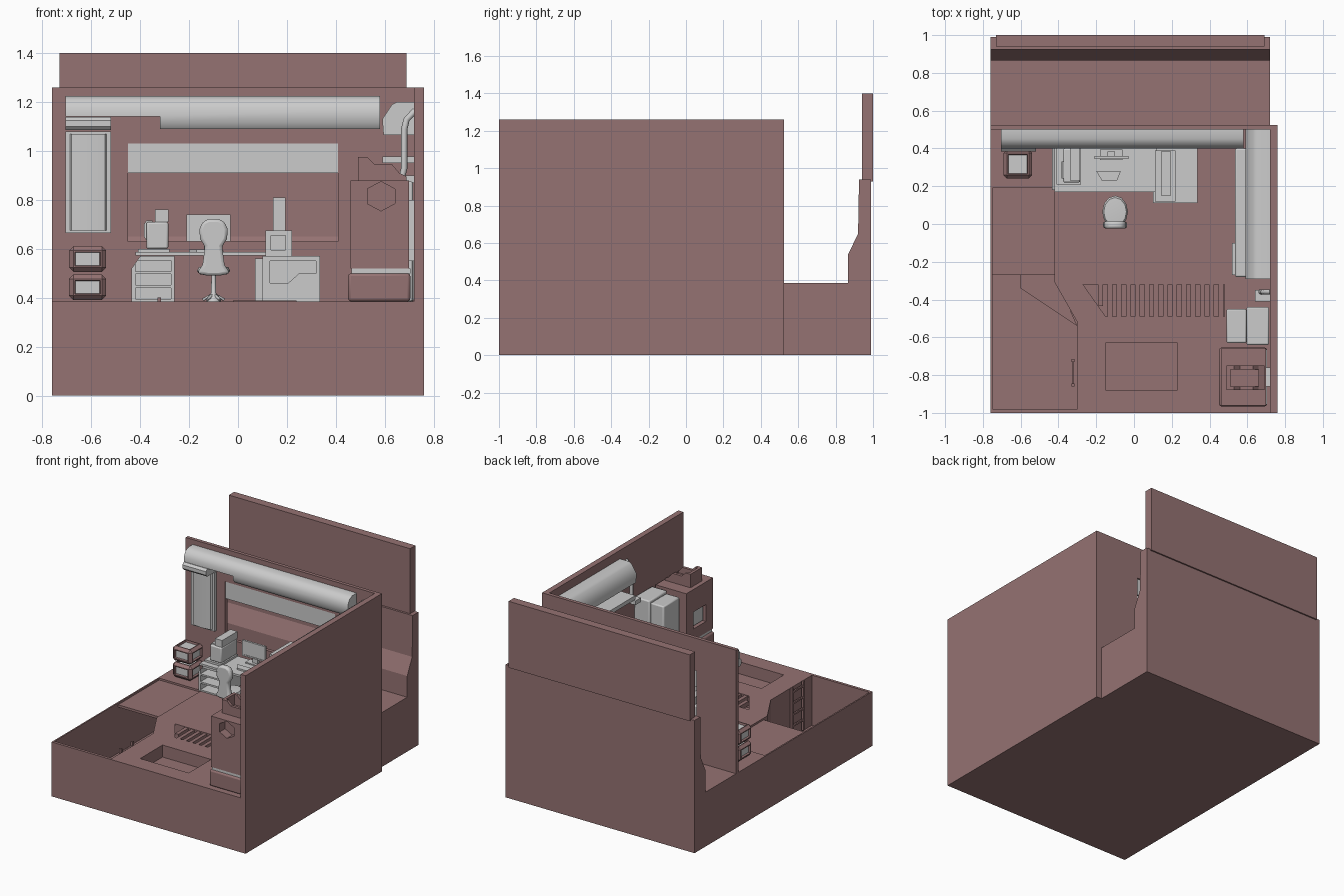
import bpy, bmesh, math
from mathutils import Vector

if "Cube" in bpy.data.objects:
    bpy.data.objects.remove(bpy.data.objects["Cube"])

BROWN = bpy.data.materials.new("brown")
BROWN.diffuse_color = (0.30, 0.17, 0.17, 1)
BROWN.use_nodes = True
BROWN.node_tree.nodes["Principled BSDF"].inputs["Base Color"].default_value = BROWN.diffuse_color
GREY = bpy.data.materials.new("light_grey")
GREY.diffuse_color = (0.8, 0.8, 0.8, 1)
GREY.use_nodes = True
GREY.node_tree.nodes["Principled BSDF"].inputs["Base Color"].default_value = GREY.diffuse_color
F = 0.385  # floor level


def finish(bm, name, mat=None, bevel=0, smooth=False):
    bmesh.ops.recalc_face_normals(bm, faces=bm.faces)
    me = bpy.data.meshes.new(name)
    bm.to_mesh(me)
    bm.free()
    ob = bpy.data.objects.new(name, me)
    bpy.context.collection.objects.link(ob)
    if mat:
        me.materials.append(mat)
    if bevel:
        m = ob.modifiers.new("bevel", 'BEVEL')
        m.width, m.segments, m.limit_method = bevel, 2, 'ANGLE'
    if smooth:
        bpy.ops.object.select_all(action='DESELECT')
        ob.select_set(True)
        bpy.context.view_layer.objects.active = ob
        bpy.ops.object.shade_smooth_by_angle(angle=math.radians(40))
    return ob


def prism(name, axis, pts, a, b, mat=None, bevel=0, smooth=False):
    """Extrude a 2D outline from a to b along an axis."""
    put = {'x': lambda p, t: (t, p[0], p[1]), 'y': lambda p, t: (p[0], t, p[1]),
           'z': lambda p, t: (p[0], p[1], t)}[axis]
    bm = bmesh.new()
    lo = [bm.verts.new(put(p, a)) for p in pts]
    hi = [bm.verts.new(put(p, b)) for p in pts]
    bm.faces.new(lo)
    bm.faces.new(hi)
    n = len(pts)
    for i in range(n):
        bm.faces.new((lo[i], lo[(i + 1) % n], hi[(i + 1) % n], hi[i]))
    return finish(bm, name, mat, bevel, smooth)


def box(name, x0, x1, y0, y1, z0, z1, mat=None, bevel=0):
    return prism(name, 'z', [(x0, y0), (x1, y0), (x1, y1), (x0, y1)], z0, z1, mat, bevel, bevel > 0)


def lathe(name, x, y, profile, steps=12):
    bm = bmesh.new()
    vs = [bm.verts.new((x + r, y, z)) for r, z in profile]
    es = [bm.edges.new(p) for p in zip(vs, vs[1:])]
    bmesh.ops.spin(bm, geom=vs + es, cent=(x, y, 0), axis=(0, 0, 1), angle=math.tau, steps=steps)
    bmesh.ops.remove_doubles(bm, verts=bm.verts, dist=1e-4)
    return finish(bm, name, None, 0, True)


def pipe(name, pts, r):
    cu = bpy.data.curves.new(name, 'CURVE')
    cu.dimensions, cu.bevel_depth, cu.bevel_resolution, cu.use_fill_caps = '3D', r, 2, True
    s = cu.splines.new('POLY')
    s.points.add(len(pts) - 1)
    for p, c in zip(s.points, pts):
        p.co = (*c, 1)
    ob = bpy.data.objects.new(name, cu)
    bpy.context.collection.objects.link(ob)


def cut(target, *cutters):
    for c in cutters:
        m = target.modifiers.new("cut", 'BOOLEAN')
        m.operation, m.solver, m.object = 'DIFFERENCE', 'EXACT', c
        bpy.context.view_layer.objects.active = target
        bpy.ops.object.modifier_apply(modifier=m.name)
        bpy.data.objects.remove(c)


# base block with ladder pit, front hatch and drain channel
base = box("room_base", -0.76, 0.76, -1, 0.525, 0, F, BROWN)
cut(base,
    prism("pit_cut", 'z', [(-0.75, -0.98), (-0.3, -0.98), (-0.3, -0.52), (-0.42, -0.31),
                           (-0.42, 0.19), (-0.75, 0.19)], 0.03, 0.5),
    box("hatch_cut", -0.15, 0.23, -0.88, -0.63, 0.30, 0.5),
    prism("drain_cut", 'z', [(-0.27, -0.32), (0.48, -0.32), (0.48, -0.49), (-0.15, -0.49)], 0.30, 0.5))
box("tunnel_cover", -0.75, -0.42, -0.27, 0.19, 0.355, 0.372, BROWN)
prism("pit_ledge", 'z', [(-0.6, -0.27), (-0.6, -0.34), (-0.3, -0.54), (-0.42, -0.27)], 0.03, 0.09, BROWN)
box("floor_mat", -0.02, 0.24, -0.27, 0.17, F, F + 0.004, BROWN)
for i in range(14):
    x = -0.19 + i * 0.049
    y0 = max(-0.49, -0.32 - (x + 0.27) * 1.42)
    box("drain_bar", x, x + 0.026, y0, -0.32, 0.35, F - 0.003, BROWN)

# ladder in the pit
for y in (-0.86, -0.73):
    box("ladder_rail", -0.33, -0.315, y, y + 0.015, 0.05, 0.4, BROWN)
for z in (0.12, 0.2, 0.28, 0.36):
    box("ladder_rung", -0.328, -0.317, -0.86, -0.715, z, z + 0.012, BROWN)

# room walls, window and shutter
wall = box("back_wall", -0.76, 0.76, 0.5, 0.525, F, 1.26, BROWN)
cut(wall, box("window_cut", -0.45, 0.41, 0.4, 0.6, 0.63, 1.03))
box("right_wall", 0.72, 0.76, -1, 0.525, F, 1.26, BROWN)
box("window_shutter", -0.45, 0.41, 0.503, 0.515, 0.91, 1.03, GREY)

# street behind the room with facing wall
prism("street_and_far_wall", 'x', [(0.525, 0), (0.99, 0), (0.99, 0.94), (0.925, 0.94), (0.92, 0.65),
                                   (0.865, 0.535), (0.865, F), (0.525, F)], -0.76, 0.72, BROWN)
box("far_wall_upper", -0.73, 0.69, 0.94, 1.0, 0.93, 1.4, BROWN)

# ceiling ducts
duct = prism("back_duct", 'x', [(0.5, 1.09), (0.42, 1.09), (0.4, 1.115), (0.4, 1.175), (0.42, 1.21),
                                (0.45, 1.225), (0.5, 1.225)], -0.705, 0.58, GREY, 0, True)
cut(duct, box("duct_notch", -0.8, -0.32, 0.3, 0.6, 1.0, 1.142))
prism("side_duct", 'y', [(0.72, 1.065), (0.595, 1.065), (0.59, 1.13), (0.63, 1.19), (0.65, 1.2),
                         (0.72, 1.2)], -0.29, 0.5, GREY, 0, True)

# wall light with roller cap
box("wall_panel_frame", -0.705, -0.52, 0.48, 0.5, 0.665, 1.08)
prism("wall_panel", 'z', [(-0.695, 0.49), (-0.68, 0.47), (-0.61, 0.462), (-0.545, 0.47), (-0.53, 0.49)],
      0.675, 1.07, GREY, 0, True)
prism("panel_roller", 'x', [(0.5, 1.085), (0.4, 1.085), (0.385, 1.1), (0.385, 1.125), (0.4, 1.14),
                            (0.5, 1.14)], -0.705, -0.52, GREY, 0, True)


# stacked crates with grey windows on each side
def crate(z0):
    bm = bmesh.new()
    bmesh.ops.create_cube(bm, size=1)
    for v in bm.verts:
        v.co = (-0.615 + v.co.x * 0.152, 0.317 + v.co.y * 0.152, z0 + 0.053 + v.co.z * 0.105)
    bmesh.ops.bevel(bm, geom=[e for e in bm.edges], offset=0.018, segments=1, affect='EDGES')
    big = sorted(bm.faces, key=lambda f: -f.calc_area())[:6]
    bmesh.ops.inset_individual(bm, faces=big, thickness=0.009)
    bmesh.ops.inset_individual(bm, faces=big, thickness=0.003, depth=-0.014)
    for f in big:
        f.material_index = 1
    ob = finish(bm, "crate", BROWN)
    ob.data.materials.append(GREY)


crate(0.39)
crate(0.505)

# desk with open left shelf and right cabinet
box("desk_top", -0.42, 0.12, 0.17, 0.4, 0.572, 0.586)
shelf = prism("left_shelf", 'y', [(-0.435, F), (-0.26, F), (-0.26, 0.57), (-0.4, 0.57), (-0.435, 0.52)],
              0.18, 0.4)
cut(shelf, *[box("bay", -0.42, -0.275, 0.1, 0.37, z, z + 0.045) for z in (0.395, 0.452, 0.508)])
right = box("right_cabinet", 0.1, 0.335, 0.11, 0.4, F, 0.57, GREY, 0)
cut(right, box("cabinet_bay", 0.13, 0.32, 0.0, 0.36, 0.46, 0.55))
prism("cabinet_drawer", 'y', [(0.105, F + 0.01), (0.33, F + 0.01), (0.33, 0.5), (0.25, 0.5), (0.2, 0.455),
                              (0.105, 0.455)], 0.115, 0.34)
box("cabinet_side_rack", 0.07, 0.1, 0.2, 0.4, F, 0.56)
tower = box("computer_case", 0.112, 0.22, 0.12, 0.39, 0.57, 0.675)
cut(tower, box("case_bay", 0.135, 0.195, 0.0, 0.2, 0.595, 0.655))
box("computer_tower", 0.143, 0.195, 0.15, 0.385, 0.675, 0.81)
box("desk_box_foot", -0.41, -0.28, 0.21, 0.4, 0.586, 0.6)
box("desk_box", -0.375, -0.285, 0.22, 0.4, 0.6, 0.71, GREY, 0.008)
box("desk_box_top", -0.34, -0.285, 0.23, 0.4, 0.71, 0.76)
prism("desk_box_knob", 'y', [(-0.385, 0.65), (-0.375, 0.635), (-0.35, 0.635), (-0.35, 0.715),
                             (-0.375, 0.715), (-0.385, 0.7)], 0.24, 0.33)
screen = box("monitor", -0.21, -0.03, 0.345, 0.36, 0.63, 0.74)
cut(screen, box("screen_cut", -0.2, -0.04, 0.3, 0.349, 0.64, 0.73))
box("monitor_neck", -0.14, -0.1, 0.36, 0.385, 0.59, 0.68)
box("monitor_foot", -0.18, -0.06, 0.34, 0.395, 0.586, 0.594)
prism("keyboard", 'z', [(-0.17, 0.23), (-0.09, 0.23), (-0.07, 0.28), (-0.2, 0.28)], 0.586, 0.597)

# swivel chair
lathe("chair_stem", -0.1, 0.05, [(0, F), (0.03, F), (0.028, 0.395), (0.01, 0.42), (0.009, 0.5), (0, 0.5)])
for i in range(5):
    a = math.tau * i / 5
    pipe("chair_foot", [(-0.1, 0.05, 0.415), (-0.1 + 0.045 * math.sin(a), 0.05 + 0.045 * math.cos(a), 0.392)], 0.006)
seat = lathe("chair_seat", 0, 0, [(0, 0.49), (0.055, 0.495), (0.068, 0.51), (0.06, 0.525), (0, 0.53)])
seat.scale.y = 1.25
seat.location = (-0.1, 0.065, 0)
half = [(0.025, 0.49), (0.068, 0.5), (0.045, 0.535), (0.035, 0.61), (0.055, 0.64), (0.058, 0.68),
        (0.045, 0.71), (0.02, 0.722)]
prism("chair_back", 'y', [(-0.1 + x, z) for x, z in half] + [(-0.1 - x, z) for x, z in half[::-1]],
      -0.025, 0.015, GREY, 0.012, True)

# brown machine near the front with hexagonal port
machine = box("machine_body", 0.46, 0.7, -0.96, -0.66, 0.52, 0.88, BROWN)
hexagon = [(0.585 + 0.065 * math.cos(i * math.pi / 3 + math.pi / 6),
            0.815 + 0.06 * math.sin(i * math.pi / 3 + math.pi / 6)) for i in range(6)]
cut(machine, prism("port_cut", 'y', hexagon, -1.1, -0.9),
    box("side_slot", 0.3, 0.49, -0.88, -0.74, 0.6, 0.72))
box("side_slot_plate", 0.475, 0.495, -0.87, -0.75, 0.61, 0.71)
box("machine_base", 0.45, 0.705, -0.965, -0.655, F, 0.5, BROWN, 0.012)
box("machine_plate", 0.465, 0.705, -0.955, -0.665, 0.5, 0.52)
hopper = prism("machine_hopper", 'y', [(0.49, 0.88), (0.49, 0.975), (0.53, 0.975), (0.56, 0.945), (0.63, 0.945),
                                       (0.66, 0.91), (0.69, 0.895), (0.69, 0.88)], -0.88, -0.75, BROWN)
cut(hopper, box("hopper_cut", 0.51, 0.66, -0.86, -0.77, 0.9, 1.1))
box("machine_wall_plate", 0.7, 0.72, -0.86, -0.76, 0.55, 0.8)

# tall locker, wall pipe, shelf and long cabinet on the right wall
box("locker_body", 0.595, 0.715, -0.64, -0.44, F, 0.875, GREY, 0.008)
box("locker_door", 0.49, 0.595, -0.63, -0.45, F, 0.86, GREY, 0.008)
pipe("wall_pipe", [(0.665, -0.36, 0.87), (0.68, -0.36, 0.93), (0.68, -0.36, 1.09), (0.69, -0.36, 1.13),
                   (0.725, -0.36, 1.165)], 0.013)
box("pipe_bracket", 0.64, 0.72, -0.41, -0.35, 0.87, 0.9)
box("wall_shelf", 0.592, 0.72, -0.28, 0.4, 0.95, 0.978)
box("long_cabinet", 0.535, 0.72, -0.28, 0.4, F, 0.72, GREY, 0.008)
box("cabinet_handle", 0.52, 0.535, -0.27, -0.1, 0.55, 0.6)
